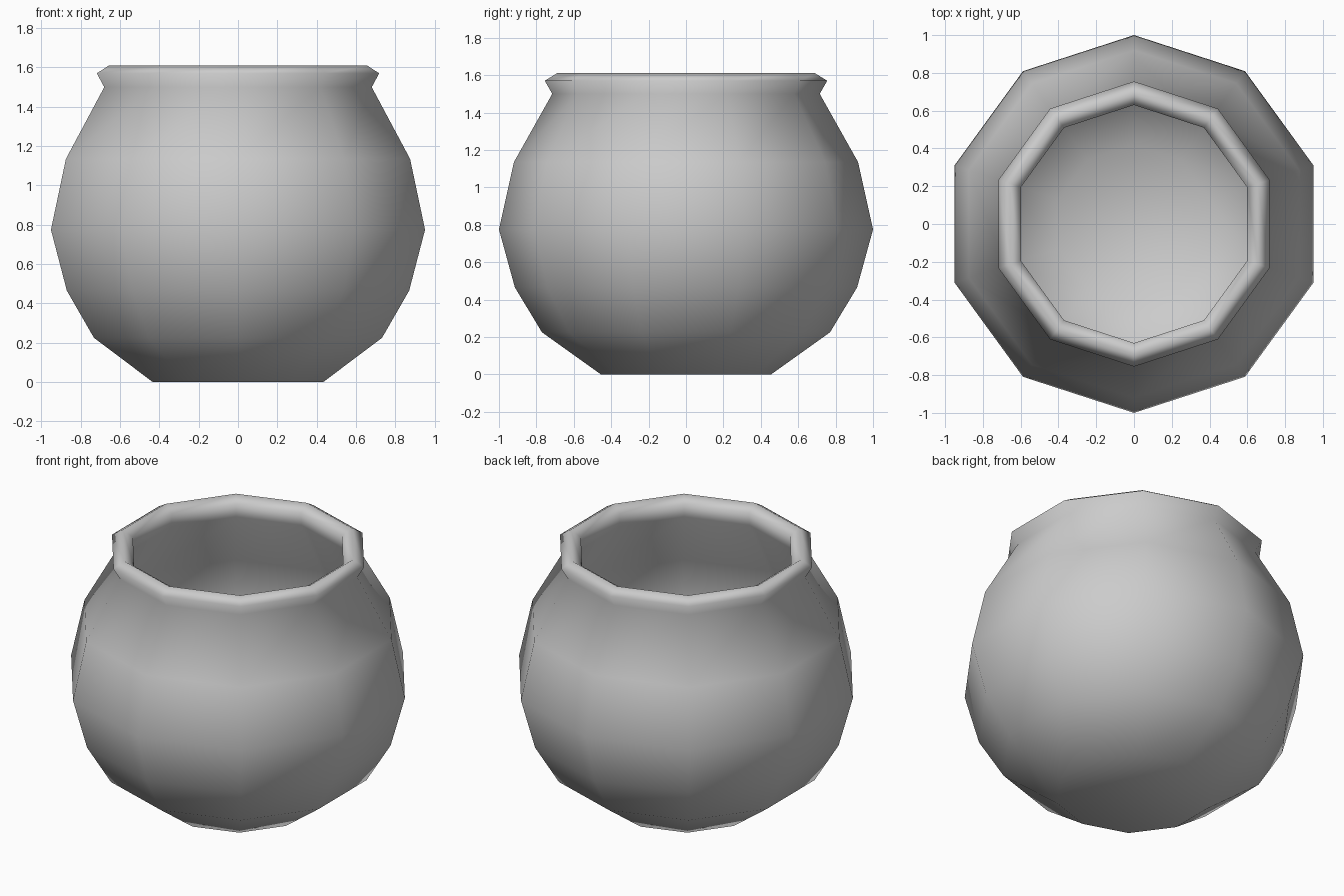
import bpy, bmesh, math

if "Cube" in bpy.data.objects:
    bpy.data.objects.remove(bpy.data.objects["Cube"])

SIDES = 10

# Profile (radius, height): outside from base to lip, then inside down to the floor
profile = [
    (0.455, 0.0), (0.77, 0.225), (0.915, 0.465), (1.0, 0.775),
    (0.92, 1.135), (0.715, 1.5), (0.755, 1.57), (0.69, 1.61),
    (0.63, 1.57), (0.635, 1.49), (0.84, 1.12), (0.915, 0.775),
    (0.835, 0.49), (0.70, 0.28), (0.42, 0.08),
]

bm = bmesh.new()


def ring(r, z):
    # corners lie on the y axis, flats face +x and -x
    return [bm.verts.new((r * math.sin(2 * math.pi * i / SIDES),
                          -r * math.cos(2 * math.pi * i / SIDES), z))
            for i in range(SIDES)]


# Pot wall and rolled lip
rings = [ring(r, z) for r, z in profile]
for a, b in zip(rings, rings[1:]):
    for i in range(SIDES):
        j = (i + 1) % SIDES
        bm.faces.new((a[i], a[j], b[j], b[i]))

# Underside and inner floor
bm.faces.new(rings[0][::-1])
bm.faces.new(rings[-1])
bmesh.ops.recalc_face_normals(bm, faces=bm.faces[:])
for f in bm.faces:
    f.smooth = True

mesh = bpy.data.meshes.new("pot")
bm.to_mesh(mesh)
bm.free()
pot = bpy.data.objects.new("pot", mesh)
bpy.context.collection.objects.link(pot)
